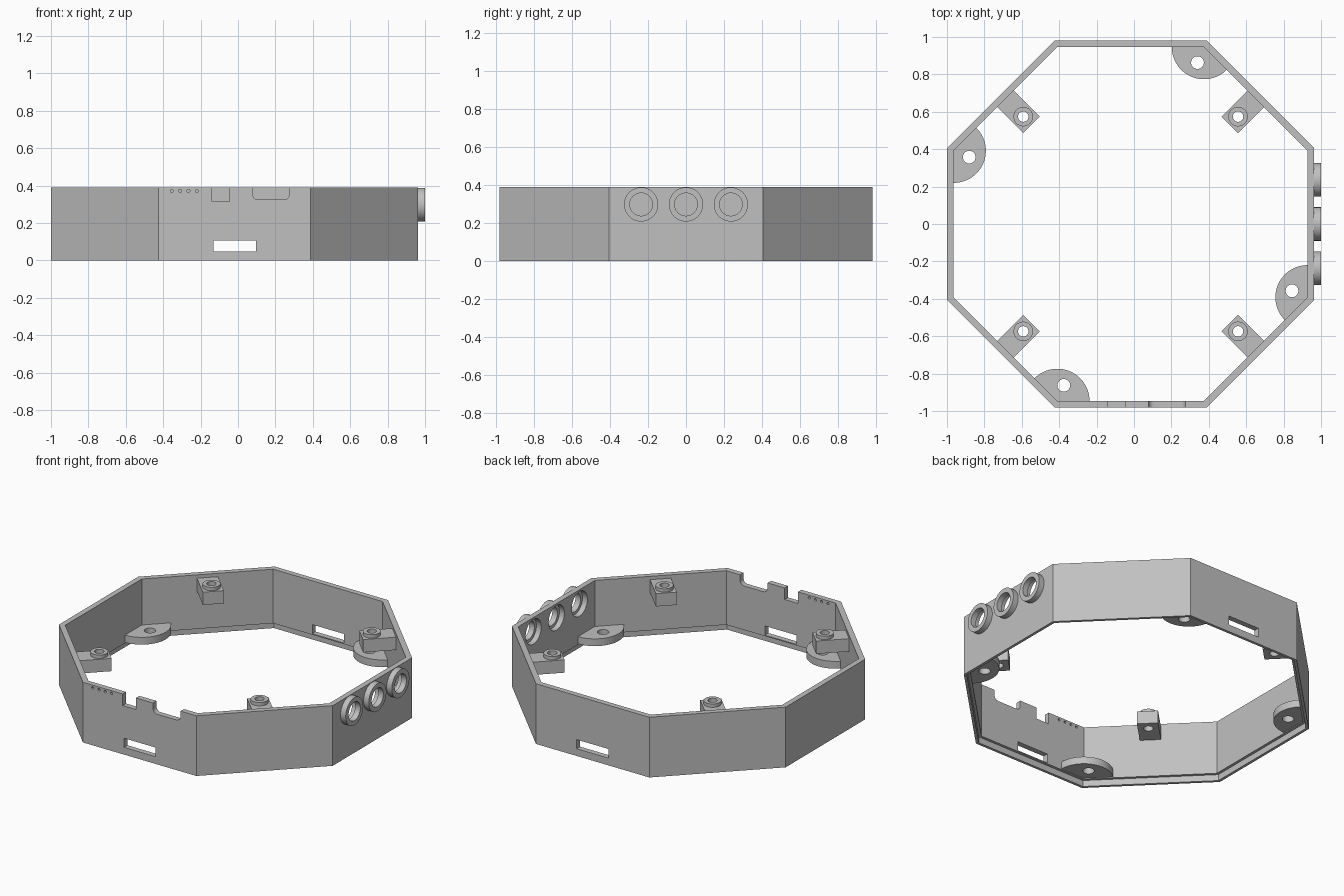
import bpy, bmesh
from math import pi, cos, sin, tan, radians
from mathutils import Matrix

cube = bpy.data.objects.get("Cube")
if cube:
    bpy.data.objects.remove(cube)

CX = -0.018            # octagon centre in x
APOTHEM, WALL, HEIGHT = 0.981, 0.035, 0.39
INNER = APOTHEM - WALL
RABBET = 0.04          # height of the step under the wall

grey = bpy.data.materials.new("plain grey")
grey.use_nodes = True
grey.diffuse_color = (0.53, 0.53, 0.53, 1)
grey.node_tree.nodes["Principled BSDF"].inputs["Base Color"].default_value = grey.diffuse_color

# local z runs along the wall normal: front wall and side wall
FRONT = Matrix.Rotation(pi / 2, 4, 'X')
SIDE = Matrix(((0, 0, 1, 0), (1, 0, 0, 0), (0, 1, 0, 0), (0, 0, 0, 1)))
UP = Matrix.Identity(4)


def loft(name, loops, matrix=UP, closed=False):
    """Skin a row of equal loops; cap the ends, or join last to first."""
    bm = bmesh.new()
    rows = [[bm.verts.new(p) for p in loop] for loop in loops]
    n = len(rows[0])
    pairs = list(zip(rows, rows[1:])) + ([(rows[-1], rows[0])] if closed else [])
    for a, b in pairs:
        for i in range(n):
            j = (i + 1) % n
            bm.faces.new((a[i], a[j], b[j], b[i]))
    if not closed:
        bm.faces.new(rows[0][::-1])
        bm.faces.new(rows[-1])
    bmesh.ops.recalc_face_normals(bm, faces=bm.faces)
    bm.transform(matrix)
    mesh = bpy.data.meshes.new(name)
    bm.to_mesh(mesh)
    bm.free()
    mesh.materials.append(grey)
    obj = bpy.data.objects.new(name, mesh)
    bpy.context.scene.collection.objects.link(obj)
    return obj


def prism(name, points, z0, z1, matrix=UP):
    return loft(name, [[(x, y, z) for x, y in points] for z in (z0, z1)], matrix)


def circle(r, cx=0, cy=0, n=48, start=0):
    return [(cx + r * cos(start + 2 * pi * i / n), cy + r * sin(start + 2 * pi * i / n))
            for i in range(n)]


def rect(x0, x1, y0, y1):
    return [(x0, y0), (x1, y0), (x1, y1), (x0, y1)]


def tube(name, r_out, r_in, z0, z1, centre=(0, 0), matrix=UP):
    profile = [(r_out, z0), (r_out, z1), (r_in, z1), (r_in, z0)]
    return loft(name, [[(x, y, z) for x, y in circle(r, *centre)] for r, z in profile],
                matrix, closed=True)


def cut(obj, cutters):
    """Subtract the cutters, keep the result as plain mesh, drop the cutters."""
    for c in cutters:
        mod = obj.modifiers.new("cut", 'BOOLEAN')
        mod.operation, mod.solver, mod.object = 'DIFFERENCE', 'EXACT', c
    graph = bpy.context.evaluated_depsgraph_get()
    mesh = bpy.data.meshes.new_from_object(obj.evaluated_get(graph))
    obj.modifiers.clear()
    obj.data = mesh
    for c in cutters:
        bpy.data.objects.remove(c)


def smooth(obj):
    bpy.ops.object.select_all(action='DESELECT')
    obj.select_set(True)
    bpy.context.view_layer.objects.active = obj
    bpy.ops.object.shade_smooth_by_angle(angle=radians(30))


# Octagonal wall with a stepped lower lip
def octagon(apothem, z):
    return [(CX + x, y, z) for x, y in circle(apothem / cos(pi / 8), n=8, start=pi / 8)]


lip = APOTHEM - WALL / 2
wall = loft("octagonal_wall", [octagon(a, z) for a, z in (
    (APOTHEM, 0), (APOTHEM, HEIGHT), (INNER, HEIGHT), (INNER, RABBET),
    (lip, RABBET), (lip, 0))], closed=True)

# Openings: low slots front and back, top notches, pin holes, side ports
PORT_Y, PORT_Z = (-0.236, 0, 0.236), 0.298
r = 0.03
rounded = [(0.275, 0.45), (0.078, 0.45)]
for cx, a0 in ((0.078 + r, pi), (0.275 - r, 1.5 * pi)):
    rounded += [(cx + r * cos(a0 + pi / 2 * i / 6), 0.325 + r + r * sin(a0 + pi / 2 * i / 6))
                for i in range(7)]
cutters = [prism("slot_cutter", rect(-0.13, 0.097, 0.047, 0.106), -1.1, 1.1, FRONT),
           prism("square_notch_cutter", rect(-0.14, -0.045, 0.315, 0.45), 0.9, 1.1, FRONT),
           prism("round_notch_cutter", rounded, 0.9, 1.1, FRONT)]
for i in range(4):
    cutters.append(prism("pin_cutter", circle(0.008, -0.354 + 0.0445 * i, 0.372, 12),
                         0.9, 1.1, FRONT))
for y in PORT_Y:
    cutters.append(prism("port_cutter", circle(0.08, y, PORT_Z), 0.9, 1.1, SIDE))
cut(wall, cutters)
smooth(wall)

# Collars around the side ports
for i, y in enumerate(PORT_Y):
    smooth(tube(f"port_collar_{i + 1}", 0.09, 0.06, APOTHEM + CX, 1.0, (y, PORT_Z), SIDE))

# Parts repeated at quarter turns
for k in range(4):
    quarter = Matrix.Translation((CX, 0, 0)) @ Matrix.Rotation(k * pi / 2, 4, 'Z')

    # Screw bracket on each diagonal wall, with a raised boss
    turn = quarter @ Matrix.Rotation(pi / 4, 4, 'Z')
    reach, half = 0.812, 0.0625
    block = prism(f"bracket_block_{k + 1}", rect(reach - half, INNER + 0.005, -half, half),
                  0.285, 0.368, turn)
    cut(block, [prism("screw_cutter", circle(0.028, reach), 0.2, 0.5, turn)])
    smooth(block)
    smooth(tube(f"bracket_boss_{k + 1}", 0.052, 0.028, 0.368, HEIGHT, (reach, 0), turn))

    # Rounded mounting ear filling an inner corner
    turn = quarter @ Matrix.Rotation(radians(67.5), 4, 'Z')
    corner, radius, spread = INNER / cos(pi / 8), 0.172, radians(67.5)
    fan = [(corner, 0)] + [(corner - radius * cos(a), radius * sin(a))
                           for a in (spread * (i / 16 - 1) for i in range(33))]
    ear = prism(f"mounting_ear_{k + 1}", fan, 0.045, 0.092, turn)
    cut(ear, [prism("ear_cutter", circle(0.034, corner - 0.09), 0, 0.2, turn)])
    smooth(ear)
